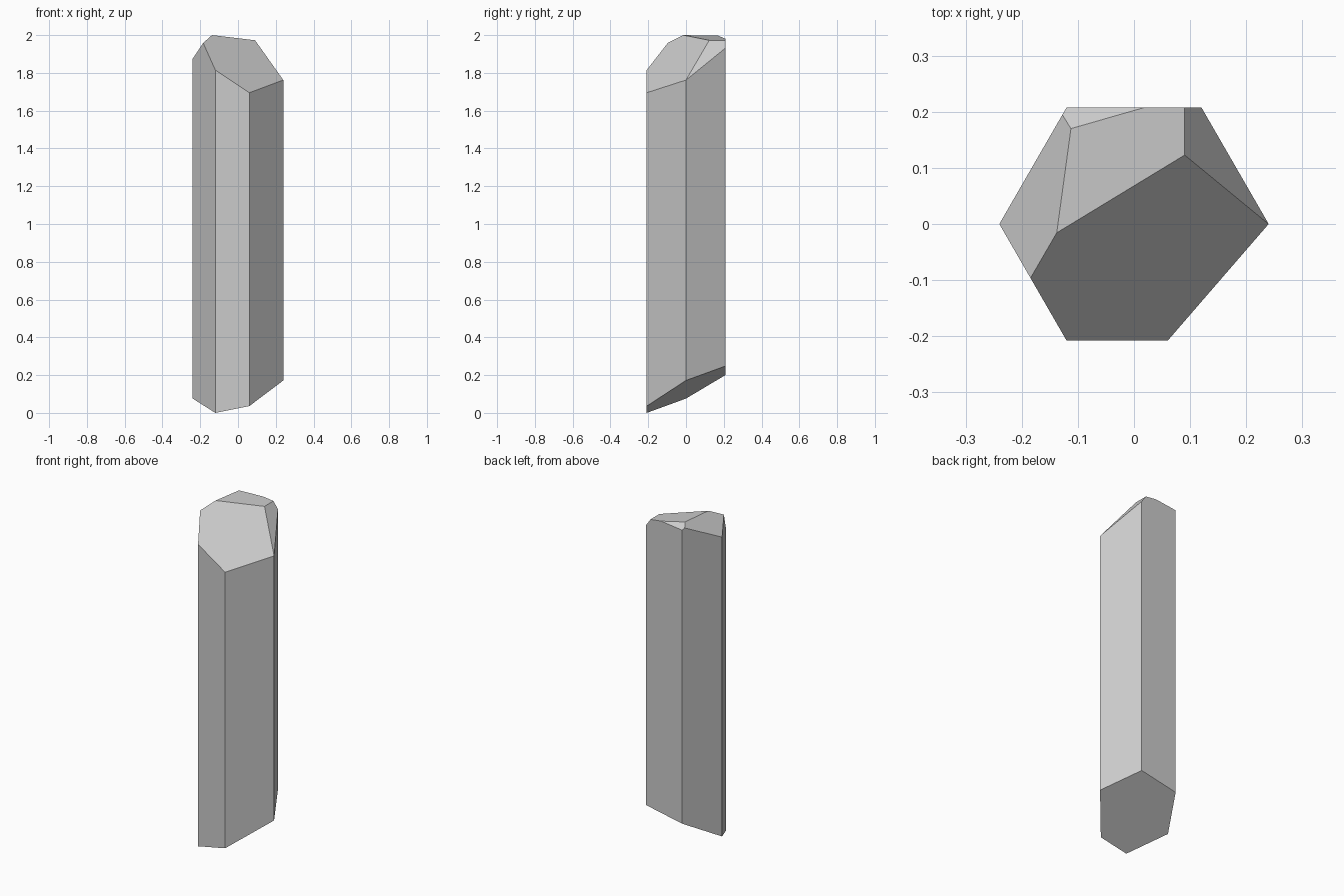
import bpy, bmesh
from mathutils import Vector

if "Cube" in bpy.data.objects:
    bpy.data.objects.remove(bpy.data.objects["Cube"])

# Irregular six-sided cross-section of the crystal
PROFILE = [(-0.24, 0), (-0.12, -0.208), (0.06, -0.208),
           (0.24, 0), (0.12, 0.208), (-0.12, 0.208)]

# Facets: a point on the plane, slope along x, slope along y
TOP_FACETS = [
    ((0.06, -0.208, 1.695), -0.667, 0.90),     # large front facet
    ((-0.138, -0.018, 2.0), -0.12, 0.0),       # nearly level cap
    ((0.09, 0.12, 1.973), -1.407, 0.0),        # right facet
    ((-0.24, 0.0, 1.875), 1.194, -0.179),      # left facet
    ((-0.112, 0.17, 1.997), 0.1216, -0.842),   # small back facet
]
BASE_FACET = ((-0.12, -0.208, 0.0), 0.2, 0.48)


def cut(bm, facet, side):
    """Slice off everything above (side=1) or below (side=-1) the facet."""
    point, sx, sy = facet
    normal = Vector((-sx, -sy, 1)) * side
    res = bmesh.ops.bisect_plane(bm, geom=bm.verts[:] + bm.edges[:] + bm.faces[:],
                                 dist=1e-5, plane_co=point, plane_no=normal,
                                 clear_outer=True)
    rim = [e for e in bm.edges if e.is_boundary]
    bmesh.ops.holes_fill(bm, edges=rim, sides=0)


# Prism body, longer than needed at both ends
bm = bmesh.new()
face = bm.faces.new([bm.verts.new((x, y, -0.5)) for x, y in PROFILE])
ext = bmesh.ops.extrude_face_region(bm, geom=[face], use_keep_orig=True)
bmesh.ops.translate(bm, vec=(0, 0, 3),
                    verts=[v for v in ext["geom"] if isinstance(v, bmesh.types.BMVert)])
bmesh.ops.recalc_face_normals(bm, faces=bm.faces[:])

# Slanted base and faceted tip
cut(bm, BASE_FACET, -1)
for facet in TOP_FACETS:
    cut(bm, facet, 1)
bmesh.ops.recalc_face_normals(bm, faces=bm.faces[:])

mesh = bpy.data.meshes.new("crystal")
bm.to_mesh(mesh)
bm.free()
bpy.context.collection.objects.link(bpy.data.objects.new("crystal", mesh))
